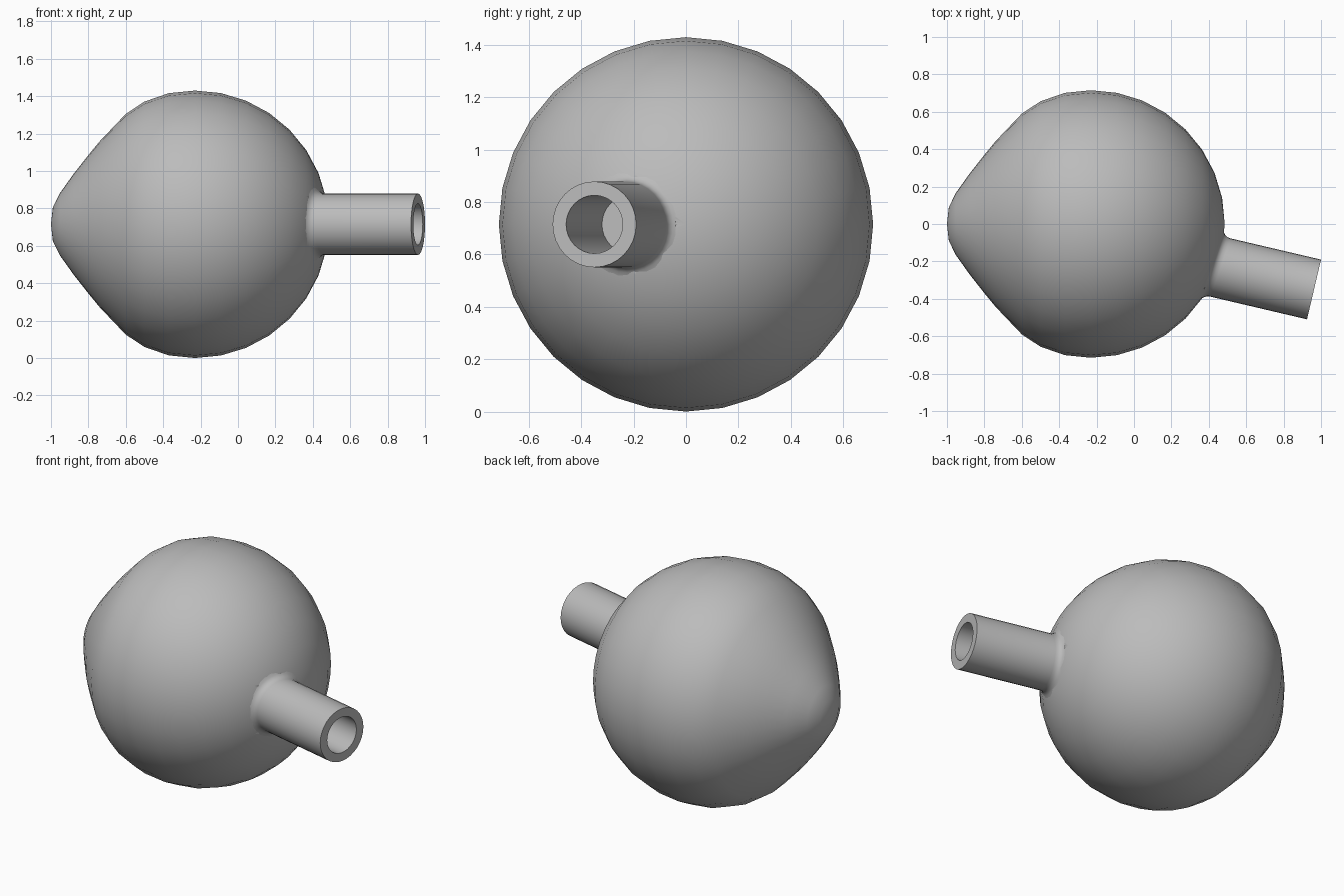
import bpy, bmesh, math
from mathutils import Vector, Matrix

cube = bpy.data.objects.get("Cube")
if cube:
    bpy.data.objects.remove(cube, do_unlink=True)

R = 0.715
CENTRE = Vector((-0.23, 0, R))
SIDES = 32
TILT = math.radians(-13.2)
MOUTH = Vector((0.9625, -0.35, R))   # centre of the open tube end
OUTER, INNER, DEPTH = 0.164, 0.111, 0.6

grey = bpy.data.materials.new("plain grey")
grey.use_nodes = True
grey.diffuse_color = (0.5, 0.5, 0.5, 1)
grey.node_tree.nodes["Principled BSDF"].inputs["Base Color"].default_value = (0.5, 0.5, 0.5, 1)


def lathe(name, rows, matrix, closed=False):
    """Join rows of (x, radius) around the local x axis; radius 0 is a pole.
    A row may be a function of the angle."""
    bm = bmesh.new()
    rings = []
    for row in rows:
        ring = []
        for i in range(SIDES):
            a = 2 * math.pi * i / SIDES
            x, r = row(a) if callable(row) else row
            ring.append(bm.verts.new((x, r * math.cos(a), r * math.sin(a))))
        rings.append(ring)
    for lower, upper in zip(rings, rings[1:]):
        for i in range(SIDES):
            j = (i + 1) % SIDES
            bm.faces.new((lower[i], upper[i], upper[j], lower[j]))
    bmesh.ops.remove_doubles(bm, verts=bm.verts, dist=0.0001)
    bmesh.ops.recalc_face_normals(bm, faces=bm.faces)
    mesh = bpy.data.meshes.new(name)
    bm.to_mesh(mesh)
    bm.free()
    obj = bpy.data.objects.new(name, mesh)
    bpy.context.collection.objects.link(obj)
    obj.matrix_world = matrix
    mesh.materials.append(grey)
    bpy.ops.object.select_all(action='DESELECT')
    obj.select_set(True)
    bpy.context.view_layer.objects.active = obj
    bpy.ops.object.shade_smooth_by_angle(angle=math.radians(35))
    return obj


# Round body with a blunt nose on its right side
nose = [(-0.77, 0), (-0.76, 0.09), (-0.723, 0.165), (-0.65, 0.268), (-0.57, 0.37),
        (-0.51, 0.443), (-0.37, 0.59), (-0.27, 0.656), (-0.14, 0.701)]
ball = [(R * math.sin(a), R * math.cos(a))
        for a in (math.pi * k / SIDES * 2 for k in range(SIDES // 4 + 1))]
body = lathe("body", nose + ball, Matrix.Translation(CENTRE))

# Tube space: x runs out of the tube, origin at its mouth
tube_matrix = Matrix.Translation(MOUTH) @ Matrix.Rotation(TILT, 4, 'Z')
ball_centre = tube_matrix.inverted() @ CENTRE


def on_ball(radius, lift=0.0):
    """Row lying on the ball, a given distance from the tube axis."""
    def row(a):
        y = radius * math.cos(a) - ball_centre.y
        z = radius * math.sin(a) - ball_centre.z
        return ball_centre.x + math.sqrt(R * R - y * y - z * z) + lift, radius
    return row


# Hollow tube: floor, bore, rim, outer wall, then a small fillet onto the ball
fillet = 0.035
rows = [(-DEPTH, 0), (-DEPTH, INNER), (0, INNER), (0, OUTER)]
for k in range(5):
    t = k / 4
    rows.append(on_ball(OUTER + fillet * t * t, fillet * (1 - t) ** 2 - 0.004 * t))
tube = lathe("tube", rows, tube_matrix)

# Opening in the body where the bore continues inside
cutter = lathe("bore_cutter", [(-DEPTH - 0.05, 0), (-DEPTH - 0.05, 0.15), (0, 0.15), (0, 0)],
               tube_matrix)
cutter.hide_render = True
cutter.hide_set(True)
cutter.display_type = 'WIRE'
opening = body.modifiers.new("bore opening", 'BOOLEAN')
opening.operation = 'DIFFERENCE'
opening.solver = 'EXACT'
opening.object = cutter
# Cut before smoothing by angle
body.modifiers.move(len(body.modifiers) - 1, 0)
